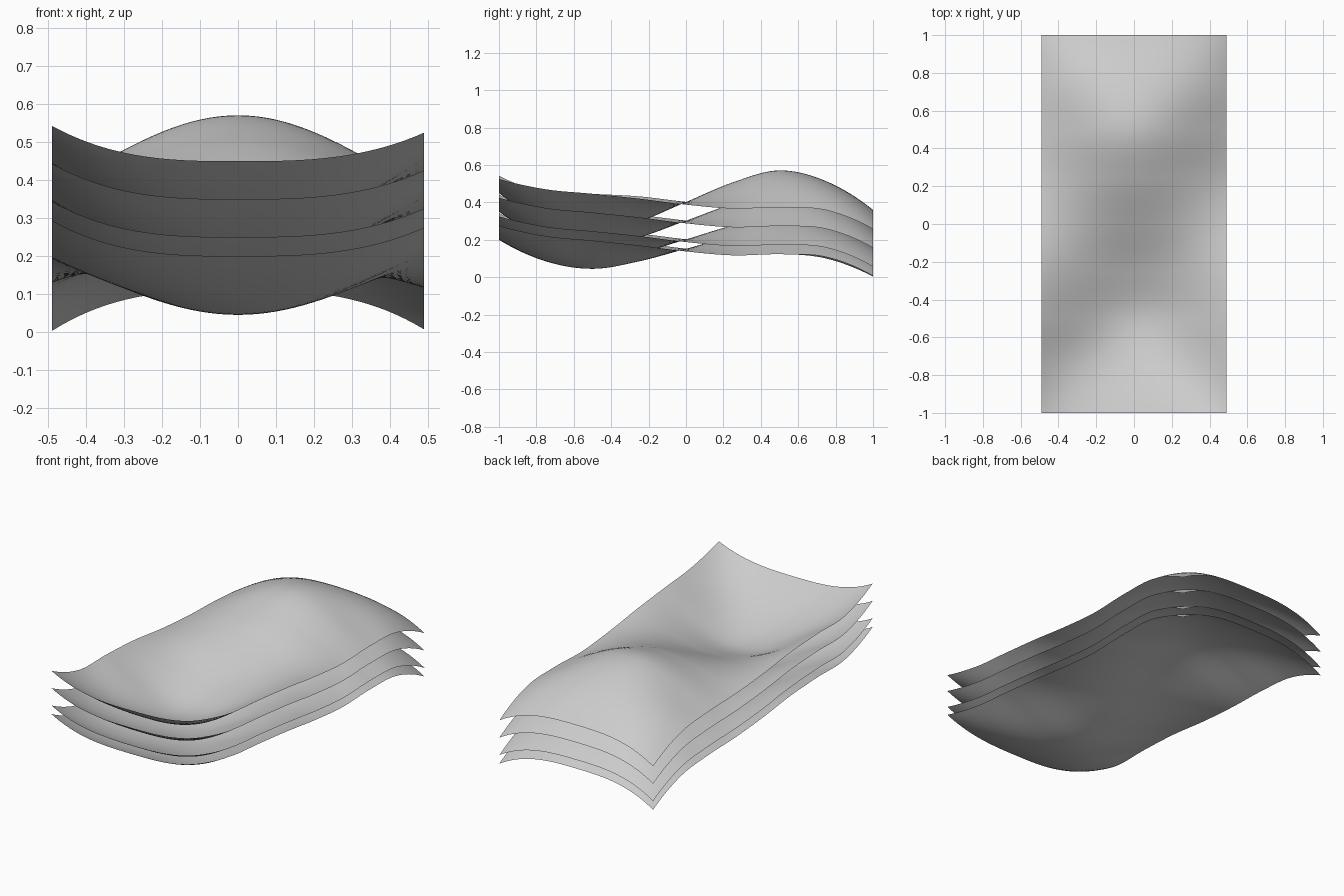
import bpy, bmesh, math

if "Cube" in bpy.data.objects:
    bpy.data.objects.remove(bpy.data.objects["Cube"])

HALF_X, NX, NY = 0.49, 40, 80

# Height of the bottom sheet along its length (y = -1 to 1, every 0.25)
MIDDLE = [.200, .085, .045, .085, .152, .219, .261, .221, .110]
LEFT = [.293, .202, .195, .182, .153, .134, .126, .100, .003]
RIGHT = [.275, .220, .196, .170, .138, .117, .123, .108, .007]
# Extra swing in the middle, reached in full by the top sheet
SWING = [0, -.040, -.060, -.038, 0, .038, .060, .042, 0]


def spline(p, y):
    """Smooth curve through evenly spaced heights."""
    s = (y + 1) * 4
    i = min(int(s), 7)
    t = s - i
    b, c = p[i], p[i + 1]
    a = p[i - 1] if i > 0 else 3 * b - 3 * c + p[i + 2]
    d = p[i + 2] if i < 7 else 3 * c - 3 * b + p[i - 1]
    return b + .5 * t * (c - a + t * (2 * a - 5 * b + 4 * c - d + t * (3 * (b - c) + d - a)))


def height(x, y, swing):
    u = abs(x) / HALF_X
    bell = .85 * (1 - math.cos(u * math.pi / 2)) + .15 * math.sin(u * math.pi / 2) ** 2
    # Flatter curve towards the two end edges
    end = max(0, abs(y) - .5) * 2
    end = end * end * (3 - 2 * end)
    w = bell * (1 - end) + u ** 2.9 * end
    m = spline(MIDDLE, y) + swing * spline(SWING, y)
    e = spline(LEFT if x < 0 else RIGHT, y)
    return m + (e - m) * w


def wavy_sheet(name, lift):
    bm = bmesh.new()
    bmesh.ops.create_grid(bm, x_segments=NX, y_segments=NY, size=1)
    for v in bm.verts:
        v.co.x *= HALF_X
        y = max(-1, min(1, v.co.y))
        v.co.z = height(v.co.x, y, lift / .25) + lift
    for f in bm.faces:
        f.smooth = True
    me = bpy.data.meshes.new(name)
    bm.to_mesh(me)
    bm.free()
    ob = bpy.data.objects.new(name, me)
    bpy.context.collection.objects.link(ob)


# Four stacked sheets, the wave growing from bottom to top
for name, lift in (("bottom_sheet", 0), ("lower_sheet", .05),
                   ("upper_sheet", .15), ("top_sheet", .25)):
    wavy_sheet(name, lift)
